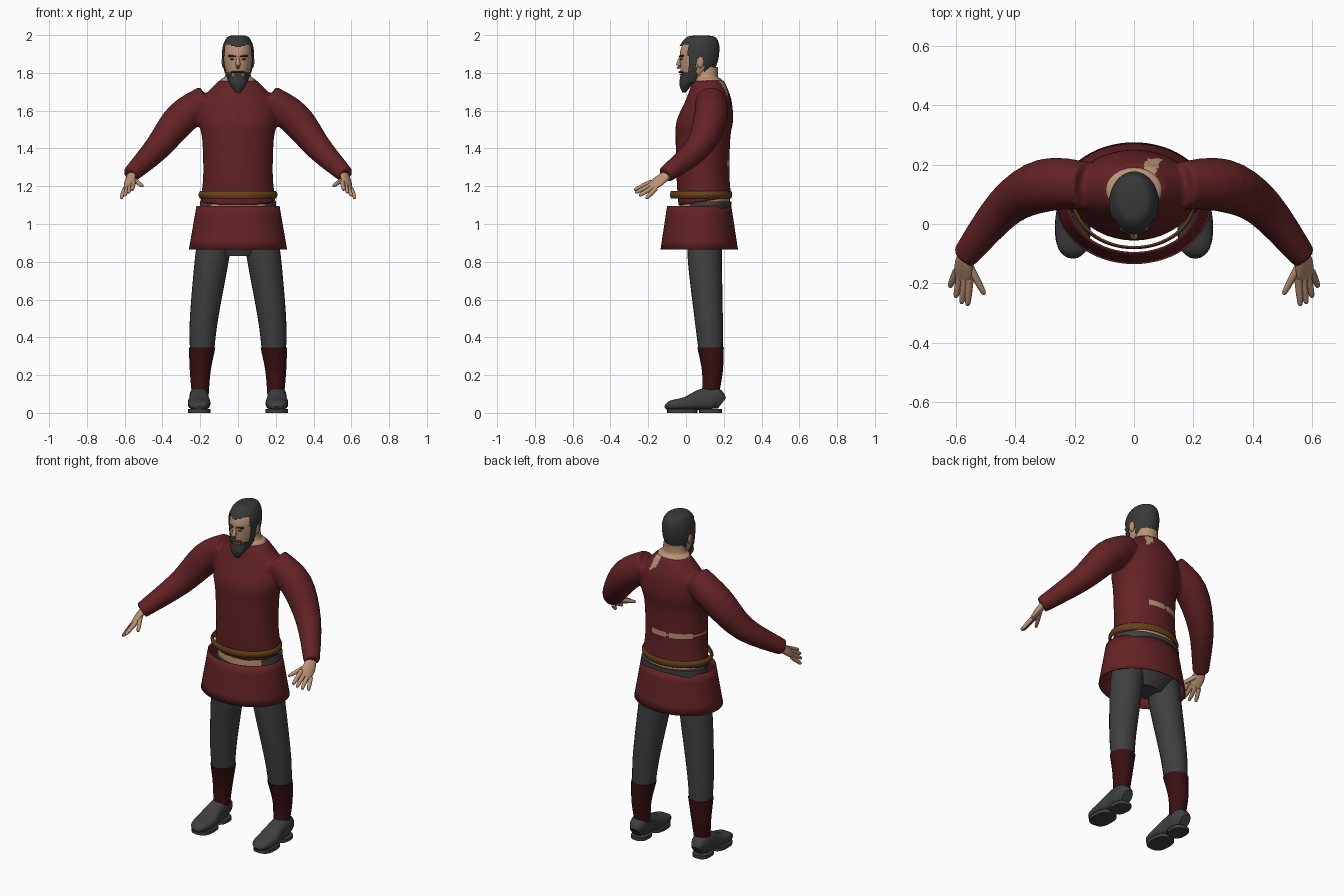
import bpy, bmesh, math
from mathutils import Vector

if "Cube" in bpy.data.objects:
    bpy.data.objects.remove(bpy.data.objects["Cube"], do_unlink=True)


def material(name, red, green, blue):
    mat = bpy.data.materials.new(name)
    mat.use_nodes = True
    mat.diffuse_color = (red, green, blue, 1)
    shader = mat.node_tree.nodes["Principled BSDF"]
    shader.inputs["Base Color"].default_value = mat.diffuse_color
    return mat


RED = material("dark red cloth", .125, .016, .018)
SOCK = material("maroon knit", .04, .005, .006)
GREY = material("charcoal cloth", .05, .05, .05)
HAIR = material("black hair", .04, .04, .04)
SKIN = material("skin", .5, .29, .18)
BELT = material("brown leather", .14, .055, .01)
LIP = material("lips", .3, .11, .08)


def select(objects):
    bpy.ops.object.select_all(action='DESELECT')
    for ob in objects:
        ob.select_set(True)
    bpy.context.view_layer.objects.active = objects[0]


def finish(name, bm, mat):
    """Turn a bmesh into a smooth shaded object of one colour."""
    bmesh.ops.recalc_face_normals(bm, faces=bm.faces)
    mesh = bpy.data.meshes.new(name)
    bm.to_mesh(mesh)
    bm.free()
    mesh.materials.append(mat)
    ob = bpy.data.objects.new(name, mesh)
    bpy.context.collection.objects.link(ob)
    select([ob])
    bpy.ops.object.shade_smooth_by_angle(angle=math.radians(50))
    return ob


def ball(name, mat, centre, size):
    bm = bmesh.new()
    bmesh.ops.create_uvsphere(bm, u_segments=16, v_segments=10, radius=1)
    bmesh.ops.scale(bm, vec=size, verts=bm.verts)
    bmesh.ops.translate(bm, vec=centre, verts=bm.verts)
    return finish(name, bm, mat)


def spline(rings, steps):
    """Pass a smooth curve through the ring values."""
    result = []
    last = len(rings) - 1
    for i in range(last):
        here, there = rings[i], rings[i + 1]
        before, after = rings[max(i - 1, 0)], rings[min(i + 2, last)]
        for step in range(steps):
            t = step / steps
            ease = t * t * (3 - 2 * t)
            leave, arrive = t * (1 - t) ** 2 / 2, t * t * (t - 1) / 2
            result.append([b + (c - b) * ease + (c - a) * leave + (d - b) * arrive
                           for a, b, c, d in zip(before, here, there, after)])
    return result + [rings[last]]


def loft(name, mat, rings, sides=24, steps=4, cap=True, tube=False,
         across=None, power=1, side=1, tilt=0, keep=None):
    """Skin elliptic rings (x, y, z, width, depth), level or square to the path."""
    rings = spline([ring if len(ring) > 4 else (*ring, ring[-1]) for ring in rings], steps)
    last = len(rings) - 1
    bm = bmesh.new()
    loops = []
    for i, (x, y, z, width, depth) in enumerate(rings):
        u = Vector((1, 0, 0))
        v = Vector((0, 1, tilt * (1 - i / last) ** 3))
        if tube:
            ahead, behind = rings[min(i + 1, last)], rings[max(i - 1, 0)]
            path = (Vector(ahead[:3]) - Vector(behind[:3])).normalized()
            u = Vector(across) if across else Vector((0, 0, 1)).cross(path)
            u = (u - path * u.dot(path)).normalized()
            v = path.cross(u)
        loop = []
        for j in range(sides):
            angle = math.tau * j / sides
            c, s = (math.copysign(abs(e) ** power, e) for e in (math.cos(angle), math.sin(angle)))
            point = Vector((x, y, z)) + u * width * c + v * depth * s
            loop.append(bm.verts.new((point.x * side, point.y, point.z)))
        loops.append(loop)
    for low, high in zip(loops, loops[1:]):
        for j in range(sides):
            bm.faces.new((low[j - 1], low[j], high[j], high[j - 1]))
    if cap:
        bm.faces.new(loops[0])
        bm.faces.new(loops[-1])
    if keep:
        bare = [face for face in bm.faces if not keep(face.calc_center_median())]
        bmesh.ops.delete(bm, geom=bare, context='FACES')
    return finish(name, bm, mat)


# Shirt: torso and sleeves fused into one skin, hem lower at the front
shirt = loft("shirt", RED, [
    (0, .1, 1.12, .2, .14), (0, .09, 1.25, .185, .14), (0, .09, 1.45, .19, .145),
    (0, .1, 1.55, .21, .15), (0, .12, 1.66, .19, .12), (0, .12, 1.74, .12, .09),
    (0, .12, 1.76, .1, .08)], sides=40, tilt=.17)
sleeves = [loft("sleeve", RED, [
    (.16, .13, 1.66, .08), (.3, .13, 1.56, .09), (.43, .06, 1.4, .07),
    (.57, -.11, 1.26, .045)], tube=True, side=side) for side in (1, -1)]
select([shirt] + sleeves)
bpy.ops.object.join()
fuse = shirt.modifiers.new("fuse", 'REMESH')
fuse.mode, fuse.voxel_size, fuse.use_smooth_shade = 'VOXEL', .01, True
soften = shirt.modifiers.new("soften", 'SMOOTH')
soften.iterations = 6
for modifier in ("fuse", "soften"):
    bpy.ops.object.modifier_apply(modifier=modifier)


# Torn patches bare the lower back and one shoulder blade
def torn(c):
    waist = c.y > .06 and -.2 < c.x < .08 and abs(c.z - 1.32) < .014 + .005 * math.sin(c.x * 45)
    shoulder = c.z > 1.68 and .14 < c.y < .22 and abs(c.x + .02 - c.y * .4) < .025
    return waist or shoulder


shirt.data.materials.clear()
for mat in (RED, SKIN):
    shirt.data.materials.append(mat)
for face in shirt.data.polygons:
    face.material_index = int(torn(face.center))

# Bare waist, trouser seat, open skirt and belt band
loft("bare_waist", SKIN, [(0, .1, 1.06, .18, .135), (0, .1, 1.18, .18, .13)], sides=40)
loft("trouser_seat", GREY, [(0, .1, .83, .1, .07), (0, .11, .95, .2, .12),
                            (0, .11, 1.12, .2, .13)], sides=40)
skirt = loft("skirt", RED, [(0, .07, .865, .26, .205), (0, .07, 1.095, .22, .17)],
             sides=64, cap=False)
belt = loft("belt", BELT, [(0, .08, 1.135, .2, .16), (0, .08, 1.155, .21, .165),
                           (0, .08, 1.175, .2, .16)], sides=64, cap=False)
for band in (skirt, belt):
    wall = band.modifiers.new("wall", 'SOLIDIFY')
    wall.thickness = .006

# Paired parts
for side, tag in ((1, "left_"), (-1, "right_")):
    loft(tag + "trouser_leg", GREY, [
        (.12, .1, .95, .09), (.14, .1, .8, .09), (.18, .12, .5, .075), (.19, .13, .34, .065)],
        side=side)
    loft(tag + "sock", SOCK, [(.19, .13, .345, .07), (.2, .14, .22, .055), (.2, .13, .1, .045)],
         side=side)

    # Shoe upper from heel to toe, then heel block and front sole
    upper = [(.19, .03, .08), (.15, .05, .13), (.08, .05, .12), (0, .06, .08),
             (-.08, .05, .06), (-.11, .02, .03)]
    loft(tag + "shoe", GREY, [(.206, y, .01 + top / 2, width, top / 2 - .005)
                              for y, width, top in upper], tube=True, power=.75, side=side)
    for part, y, width, depth in (("heel", .13, .05, .06), ("front_sole", -.02, .06, .08)):
        loft(tag + part, GREY, [(.206, y, z, width, depth) for z in (0, .02)],
             steps=1, power=.75, side=side)

    # Hand with fanned fingers
    knuckles = Vector((.05, .025, -.04))
    loft(tag + "palm", SKIN, [
        (.56, -.09, 1.27, .026, .02), (.573, -.14, 1.23, .037, .018), (.577, -.19, 1.195, .034, .01)],
        sides=16, tube=True, across=knuckles, side=side)
    digits = [("thumb", Vector((.56, -.13, 1.24)), Vector((.503, -.237, 1.2)))]
    for i, finger in enumerate(("index", "middle", "ring", "little")):
        root = Vector((.575, -.17, 1.206)) + knuckles * (i - 1.5) * .3
        tip = Vector((.56 + .02 * i, -.275 + .007 * i * i, 1.18 - .015 * i))
        digits.append((finger + "_finger", root, tip))
    for part, root, tip in digits:
        taper = ((0, .013), (.5, .012), (.9, .009), (1, .004))
        loft(tag + part, SKIN, [(*root.lerp(tip, t), radius) for t, radius in taper],
             sides=10, tube=True, side=side)

    # Ear, eye and eyebrow
    ball(tag + "ear", SKIN, (side * .077, .075, 1.86), (.01, .02, .033))
    ball(tag + "eye", HAIR, (side * .03, -.024, 1.873), (.012, .007, .004))
    loft(tag + "eyebrow", HAIR, [(.012, -.034, 1.888, .005), (.05, -.014, 1.89, .005)],
         sides=10, tube=True, side=side)

# Head and neck
skull = [(0, .03, 1.75, .04, .05), (0, .06, 1.83, .07, .09), (0, .07, 1.92, .075, .1),
         (0, .08, 1.98, .05, .07), (0, .08, 1.99, .01, .01)]
loft("head", SKIN, skull, sides=40)
loft("neck", SKIN, [(0, .12, 1.68, .11, .07), (0, .115, 1.76, .095, .075),
                    (0, .11, 1.78, .07, .06), (0, .11, 1.83, .06, .06)])
loft("nose", SKIN, [(0, -.025, 1.89, .007), (0, -.04, 1.84, .013), (0, -.032, 1.825, .007)],
     sides=12, tube=True)


# Hair shell follows the skull, open over the face and ears
def hairy(c):
    if c.z > 1.86:
        return c.y > .012 or c.z > 1.935 + abs(c.x) * .3
    if c.z > 1.8:
        return c.y > .095 or .015 < c.y < .055
    return c.y > .1 or (c.y < .06 and abs(c.x) > .03)


loft("hair", HAIR, [(x, y, z + .008 * (z > 1.9), width + .008, depth + .007)
                    for x, y, z, width, depth in skull], sides=64, steps=10, keep=hairy)

# Beard, moustache and lips
loft("beard", HAIR, [(0, -.01, 1.697, .012, .01), (0, 0, 1.74, .045, .035),
                     (0, .02, 1.783, .05, .05)])
ball("moustache", HAIR, (0, -.02, 1.805), (.038, .02, .007))
ball("lips", LIP, (0, -.02, 1.791), (.022, .016, .005))
